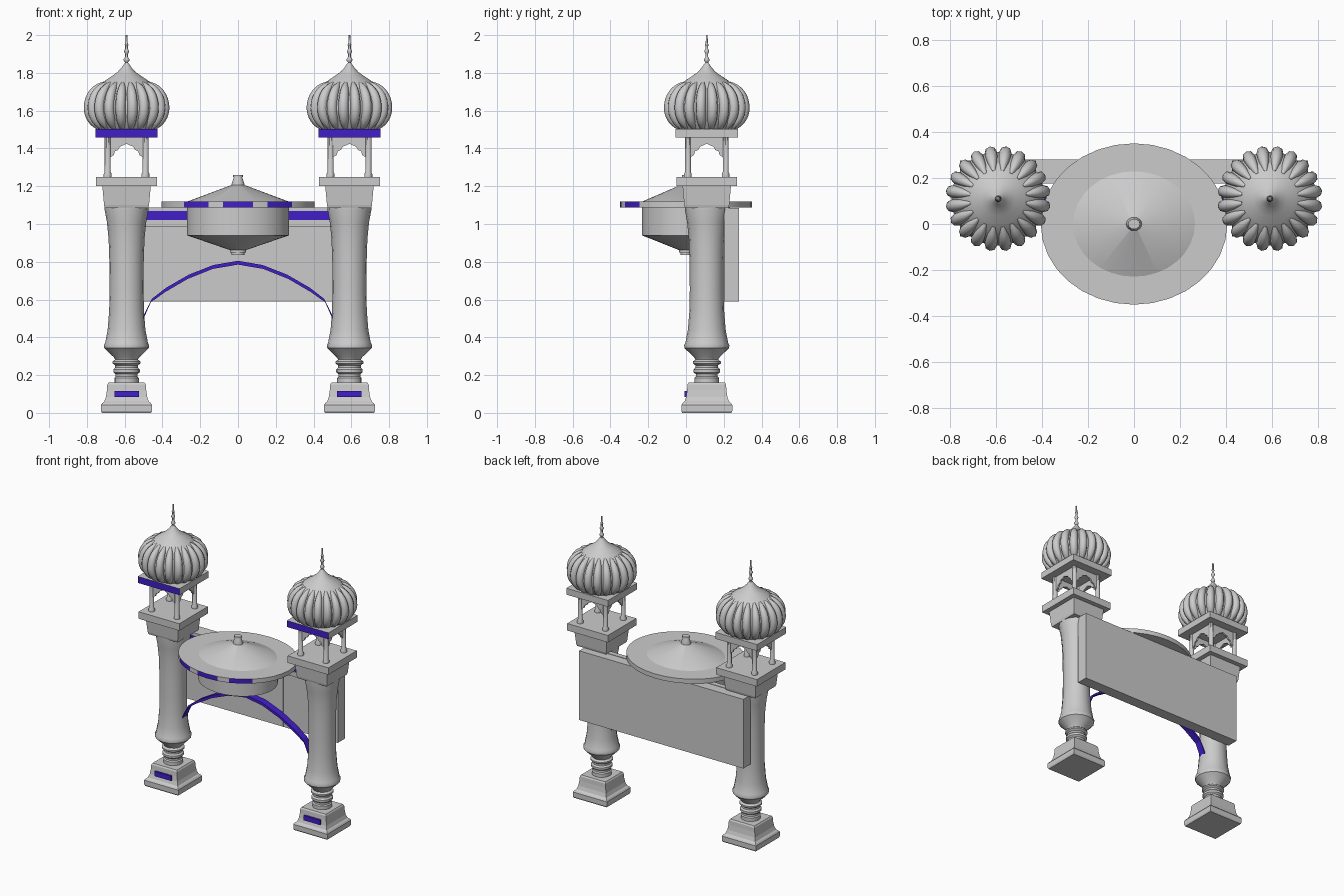
import bpy, bmesh
from math import sin, cos, pi, sqrt

if "Cube" in bpy.data.objects:
    bpy.data.objects.remove(bpy.data.objects["Cube"])

blue = bpy.data.materials.new("blue")
blue.diffuse_color = (0.055, 0.013, 0.58, 1)
blue.use_nodes = True
blue.node_tree.nodes["Principled BSDF"].inputs["Base Color"].default_value = blue.diffuse_color
TY = 0.11  # depth of the tower centres


def make(name, bm, loc=(0, 0, 0), mats=(), smooth=None):
    bmesh.ops.recalc_face_normals(bm, faces=bm.faces)
    me = bpy.data.meshes.new(name)
    bm.to_mesh(me)
    bm.free()
    for m in mats:
        me.materials.append(m)
    ob = bpy.data.objects.new(name, me)
    ob.location = loc
    bpy.context.collection.objects.link(ob)
    if smooth:
        bpy.ops.object.select_all(action='DESELECT')
        ob.select_set(True)
        bpy.context.view_layer.objects.active = ob
        bpy.ops.object.shade_smooth_by_angle(angle=smooth)
    return ob


def lathe(name, prof, n=16, loc=(0, 0, 0), sy=1, turn=0, smooth=0.6, blue_faces=()):
    """Revolve (radius, z) points; blue_faces holds (band, side) pairs."""
    bm = bmesh.new()
    rings = [[bm.verts.new((r * cos(turn + 2 * pi * i / n), sy * r * sin(turn + 2 * pi * i / n), z))
              for i in range(n)] for r, z in prof]
    for k in range(len(rings) - 1):
        for i in range(n):
            j = (i + 1) % n
            f = bm.faces.new((rings[k][i], rings[k][j], rings[k + 1][j], rings[k + 1][i]))
            f.material_index = int((k, i) in blue_faces)
    bm.faces.new(rings[0])
    bm.faces.new(rings[-1])
    return make(name, bm, loc, (None, blue) if blue_faces else (), smooth)


def square(name, prof, loc, blue_faces=()):
    """Square stack from (half width, z) points."""
    return lathe(name, [(h * sqrt(2), z) for h, z in prof], 4, loc, 1, pi / 4, None, blue_faces)


def box(name, lo, hi, mats=()):
    bm = bmesh.new()
    bmesh.ops.create_cube(bm, size=1)
    for v in bm.verts:
        v.co = [(a + b) / 2 + c * (b - a) for a, b, c in zip(lo, hi, v.co)]
    return make(name, bm, mats=mats)


def strip(name, lower, upper, y0, y1, loc=(0, 0, 0), mats=(), quarter=0):
    """Solid between two (x, z) lines, with depth y0 to y1."""
    bm = bmesh.new()
    rows = [[bm.verts.new((x, y, z)) for x, z in line] for line, y in
            ((lower, y0), (upper, y0), (upper, y1), (lower, y1))]
    for a in range(4):
        p, q = rows[a], rows[(a + 1) % 4]
        for i in range(len(p) - 1):
            bm.faces.new((p[i], p[i + 1], q[i + 1], q[i]))
    for e in (0, -1):
        bm.faces.new([r[e] for r in rows])
    ob = make(name, bm, loc, mats)
    ob.rotation_euler.z = quarter * pi / 2
    return ob


def ribs(name, path, count, loc):
    """Tapered tubes set round the dome; path holds (radius, z, tube scale)."""
    cu = bpy.data.curves.new(name, 'CURVE')
    cu.dimensions = '3D'
    cu.bevel_depth = 0.027
    cu.bevel_resolution = 2
    cu.resolution_u = 3
    cu.use_fill_caps = True
    for k in range(count):
        a = 2 * pi * (k + 0.5) / count
        sp = cu.splines.new('NURBS')
        sp.points.add(len(path) - 1)
        sp.use_endpoint_u = True
        sp.order_u = 3
        for p, (r, z, s) in zip(sp.points, path):
            p.co = (r * cos(a), r * sin(a), z, 1)
            p.radius = s
    ob = bpy.data.objects.new(name, cu)
    ob.location = loc
    bpy.context.collection.objects.link(ob)


def mirror_line(half):
    return [(-x, z) for x, z in half] + [(x, z) for x, z in half[-2::-1]]


# Cusped arch of the small pavilions
cusp = mirror_line([(0.088, 1.33), (0.084, 1.355), (0.068, 1.365), (0.062, 1.385),
                    (0.045, 1.392), (0.035, 1.41), (0.018, 1.416), (0, 1.425)])

for side, sx in (("left", -1), ("right", 1)):
    c = (sx * 0.59, TY, 0)
    # plinth with blue tile
    square(side + "_plinth", [(0.13, 0), (0.135, 0.01), (0.135, 0.042), (0.128, 0.052), (0.118, 0.06),
                              (0.109, 0.085), (0.104, 0.12), (0.102, 0.15), (0.096, 0.16)], c)
    box(side + "_plinth_tile", (c[0] - 0.065, TY - 0.119, 0.083), (c[0] + 0.065, TY - 0.08, 0.117), (blue,))
    # turned column
    lathe(side + "_column", [(0.065, 0.155), (0.065, 0.185), (0.058, 0.192), (0.058, 0.205), (0.07, 0.215),
                             (0.07, 0.23), (0.06, 0.24), (0.06, 0.252), (0.074, 0.262), (0.074, 0.272),
                             (0.06, 0.282), (0.068, 0.295), (0.118, 0.343), (0.12, 0.358), (0.113, 0.372),
                             (0.1, 0.44), (0.092, 0.54), (0.09, 0.65), (0.091, 0.8), (0.095, 0.92),
                             (0.104, 1.01), (0.116, 1.075), (0.116, 1.095)], 16, c)
    # capital
    square(side + "_capital", [(0.115, 1.085), (0.119, 1.1), (0.128, 1.2), (0.161, 1.2), (0.161, 1.25)], c)
    # open pavilion
    for i in (-1, 1):
        for j in (-1, 1):
            lathe(side + "_pavilion_post", [(0.021, 1.245), (0.021, 1.265), (0.016, 1.275), (0.016, 1.47)],
                  10, (c[0] + i * 0.1, TY + j * 0.1, 0))
    for q in range(4):
        strip(side + "_pavilion_arch", cusp, [(x, 1.465) for x, z in cusp], -0.106, -0.094, c, (), q)
    square(side + "_pavilion_roof", [(0.165, 1.457), (0.165, 1.503)], c, {(0, 2)})
    # onion dome with ribs
    lathe(side + "_dome", [(0.15, 1.5), (0.175, 1.53), (0.195, 1.57), (0.203, 1.61), (0.197, 1.65),
                           (0.18, 1.69), (0.15, 1.73), (0.11, 1.762), (0.075, 1.785), (0.047, 1.805),
                           (0.025, 1.83), (0.012, 1.85)], 40, c)
    ribs(side + "_dome_ribs", [(0.143, 1.508, 0.5), (0.168, 1.53, 0.85), (0.195, 1.57, 1), (0.205, 1.615, 1),
                               (0.195, 1.665, 1), (0.175, 1.7, 0.9), (0.147, 1.73, 0.65), (0.12, 1.747, 0.3)], 20, c)
    # beaded spire
    lathe(side + "_spire", [(0.012, 1.84), (0.008, 1.855), (0.015, 1.865), (0.015, 1.872), (0.007, 1.885),
                            (0.007, 1.9), (0.013, 1.91), (0.013, 1.917), (0.007, 1.928), (0.007, 1.94),
                            (0.01, 1.948), (0.006, 1.958), (0.005, 2.0)], 10, c)

# Back wall with a centre panel
box("back_wall", (-0.65, 0.2, 0.59), (0.65, 0.28, 1.085))
box("wall_centre_panel", (-0.26, 0.195, 0.595), (0.22, 0.21, 1.0))

# Top beam: blue band between two rails
box("beam_band", (-0.55, 0.18, 1.02), (0.55, 0.21, 1.068), (blue,))
box("beam_lower_rail", (-0.55, 0.175, 0.985), (0.55, 0.21, 1.02))
box("beam_upper_rail", (-0.55, 0.175, 1.068), (0.55, 0.21, 1.088))

# Blue arch between the towers
curve = mirror_line([(0.51, 0.475), (0.462, 0.585), (0.385, 0.64), (0.265, 0.71), (0.135, 0.762), (0, 0.785)])
top = mirror_line([(0.505, 0.505), (0.455, 0.605), (0.38, 0.663), (0.26, 0.732), (0.13, 0.783), (0, 0.805)])
strip("arch_band", curve, top, 0.085, 0.135, mats=(blue,))

# Oval drum: body, rim disc with blue inlays, lid and knob
SY = 0.35 / 0.405
lathe("drum_body", [(0.034, 0.835), (0.034, 0.85), (0.043, 0.85), (0.043, 0.862), (0.27, 0.94), (0.27, 1.095)],
      32, sy=SY, smooth=0.4)
lathe("drum_rim", [(0.405, 1.088), (0.405, 1.12)], 32, sy=SY, smooth=0.4,
      blue_faces={(0, i) for i in (20, 21, 23, 24, 26, 27)})
lathe("drum_lid", [(0.27, 1.118), (0.03, 1.208)], 32, sy=SY, smooth=0.4)
lathe("drum_knob", [(0.034, 1.2), (0.034, 1.212), (0.022, 1.248), (0.026, 1.25), (0.026, 1.26)], 16, sy=SY)
